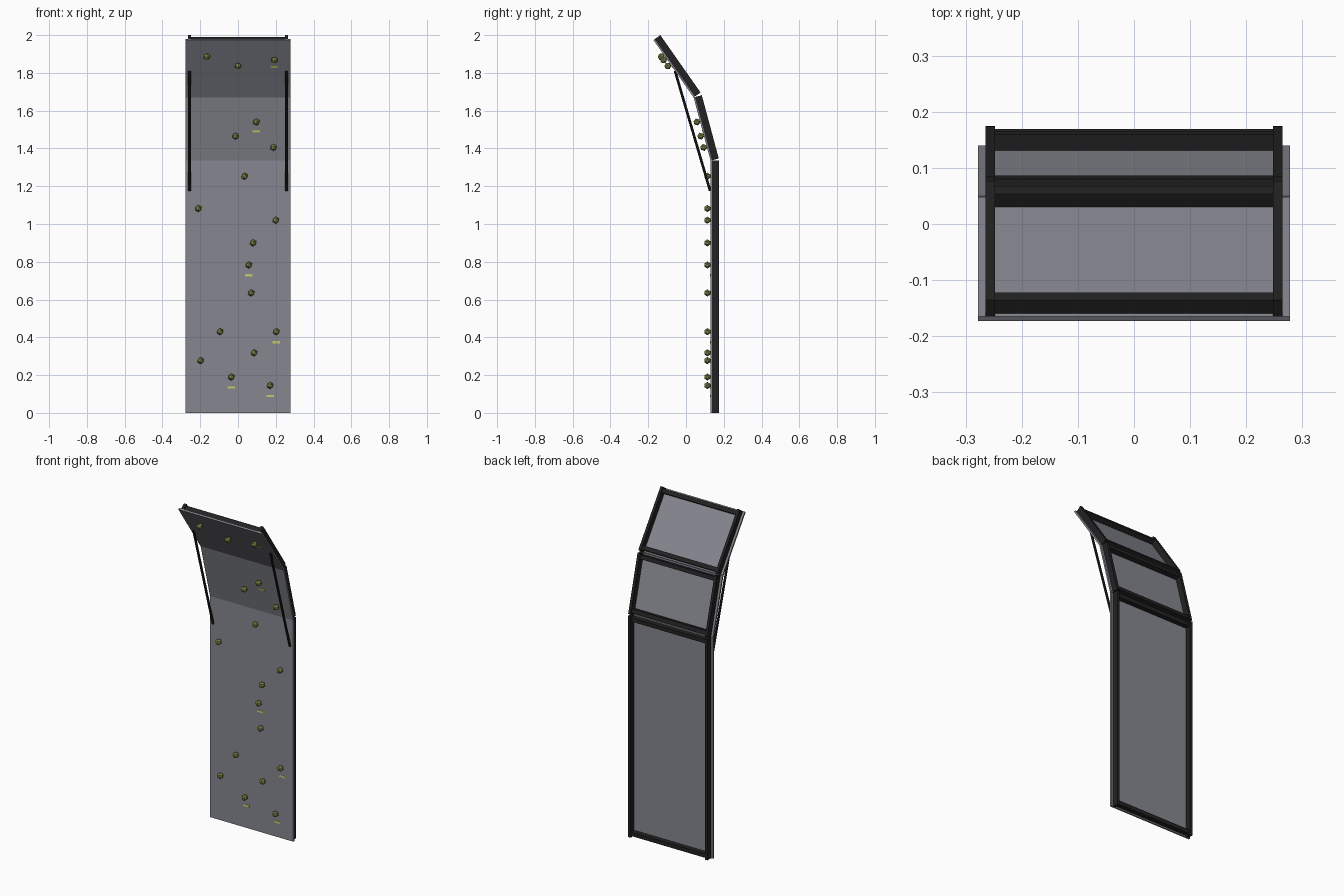
import bpy, bmesh, math
from mathutils import Matrix, Vector

if "Cube" in bpy.data.objects:
    bpy.data.objects.remove(bpy.data.objects["Cube"])


def material(name, rgb):
    m = bpy.data.materials.new(name)
    m.diffuse_color = (*rgb, 1)
    m.use_nodes = True
    m.node_tree.nodes["Principled BSDF"].inputs["Base Color"].default_value = m.diffuse_color
    return m


GREY = material("panel grey", (0.24, 0.245, 0.28))
BLACK = material("frame black", (0.016, 0.016, 0.016))
OLIVE = material("hold olive", (0.27, 0.28, 0.07))
YELLOW = material("tape yellow", (0.56, 0.58, 0.14))


def finish(bm, name, mat, matrix=Matrix()):
    bm.transform(matrix)
    bmesh.ops.recalc_face_normals(bm, faces=bm.faces)
    me = bpy.data.meshes.new(name)
    bm.to_mesh(me)
    bm.free()
    me.materials.append(mat)
    ob = bpy.data.objects.new(name, me)
    bpy.context.collection.objects.link(ob)
    return ob


def box(name, mat, matrix, x, n, s):
    """Box from (min, max) ranges: across, towards the back, up the panel."""
    bm = bmesh.new()
    bmesh.ops.create_cube(bm, size=1)
    for v in bm.verts:
        v.co = Vector([r[0] + (c + 0.5) * (r[1] - r[0]) for c, r in zip(v.co, (x, n, s))])
    return finish(bm, name, mat, matrix)


def rod(name, mat, a, b, r):
    a, b = Vector(a), Vector(b)
    bm = bmesh.new()
    bmesh.ops.create_cone(bm, cap_ends=True, segments=8, radius1=r, radius2=r, depth=(b - a).length)
    rot = (b - a).to_track_quat('Z', 'Y').to_matrix().to_4x4()
    ob = finish(bm, name, mat, Matrix.Translation((a + b) / 2) @ rot)
    bpy.context.view_layer.objects.active = ob
    ob.select_set(True)
    bpy.ops.object.shade_smooth_by_angle()
    ob.select_set(False)


# Three boards, each leaning further forward than the one below
PLATE = 0.01
panels = []
y, z = 0.13, 0.0
for label, length, lean in (("lower", 1.335, 0), ("middle", 0.347, 15), ("upper", 0.371, 35)):
    a = math.radians(lean)
    M = Matrix.Translation((0, y, z)) @ Matrix.Rotation(a, 4, 'X')
    panels.append((M, z, a))
    box(label + "_board", GREY, M, (-0.278, 0.278), (0, PLATE), (0, length))
    for side in (-1, 1):
        xs = sorted((side * 0.248, side * 0.265))
        box(label + "_side_beam", BLACK, M, xs, (PLATE, 0.045), (0, length))
    for s in (0.008, length - 0.032):
        box(label + "_cross_rail", BLACK, M, (-0.248, 0.248), (PLATE, 0.039), (s, s + 0.024))
    y -= length * math.sin(a)
    z += length * math.cos(a)

# Slanted braces between lower and upper boards
for side in (-1, 1):
    rod("brace", BLACK, (side * 0.257, 0.128, 1.175), (side * 0.257, -0.058, 1.81), 0.007)

# Climbing holds: x, z, and whether a tape strip sits below
holds = [(-0.165, 1.885, 0), (0, 1.835, 0), (0.193, 1.867, 1), (0.097, 1.54, 1),
         (-0.013, 1.465, 0), (0.188, 1.405, 0), (0.035, 1.253, 0), (-0.21, 1.082, 0),
         (0.2, 1.02, 0), (0.08, 0.9, 0), (0.057, 0.783, 1), (0.07, 0.635, 0),
         (-0.095, 0.43, 0), (0.203, 0.43, 1), (0.085, 0.318, 0), (-0.198, 0.277, 0),
         (-0.035, 0.19, 1), (0.17, 0.145, 1)]
R = 0.018
for x, hz, taped in holds:
    M, z0, a = [p for p in panels if p[1] <= hz][-1]
    s = (hz - z0 + R * math.sin(a)) / math.cos(a)
    bm = bmesh.new()
    bmesh.ops.create_icosphere(bm, subdivisions=1, radius=R + 0.001)
    finish(bm, "hold", OLIVE, M @ Matrix.Translation((x, -R + 0.001, s)))
    if taped:
        box("tape_strip", YELLOW, M, (x - 0.02, x + 0.02), (-0.002, 0.001), (s - 0.062, s - 0.049))
